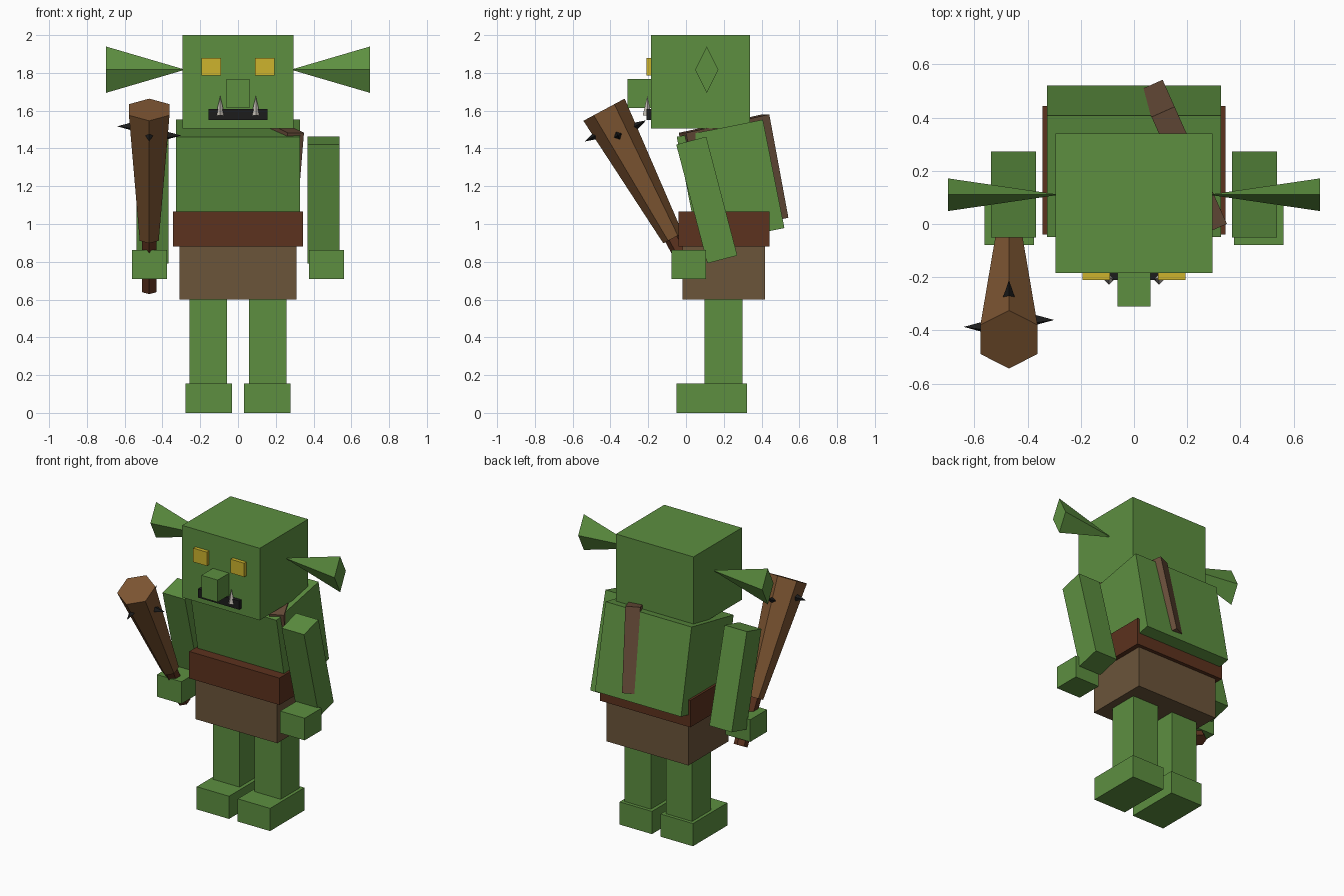
import bpy, bmesh
from math import sin, cos, tau
from mathutils import Vector

old = bpy.data.objects.get("Cube")
if old:
    bpy.data.objects.remove(old, do_unlink=True)


def material(name, r, g, b):
    m = bpy.data.materials.new(name)
    m.use_nodes = True
    m.diffuse_color = (r, g, b, 1)
    m.node_tree.nodes["Principled BSDF"].inputs["Base Color"].default_value = (r, g, b, 1)
    return m


SKIN = material("green skin", .109, .275, .051)
CLOTH = material("brown cloth", .147, .089, .042)
LEATHER = material("dark leather", .107, .032, .013)
STRAP = material("strap leather", .14, .075, .042)
WOOD = material("club wood", .205, .091, .032)
YELLOW = material("yellow eye", .61, .456, .026)
BLACK = material("black", .012, .012, .012)
IVORY = material("ivory", .6, .56, .5)


def box(name, centre, size, mat, rot=(0, 0, 0)):
    bpy.ops.mesh.primitive_cube_add(size=1, location=centre, rotation=rot)
    ob = bpy.context.object
    ob.name = name
    ob.scale = size
    ob.data.materials.append(mat)
    return ob


def span(name, x, y, z, mat):
    """Upright box given by its low and high limits."""
    lims = (x, y, z)
    return box(name, [(a + b) / 2 for a, b in lims], [b - a for a, b in lims], mat)


def taper(name, start, end, r1, r2, sides, mat, up=(0, 0, 1), squash=1):
    """Many-sided cone or frustum running from start to end."""
    start, end = Vector(start), Vector(end)
    axis = (end - start).normalized()
    v = Vector(up)
    v = (v - axis * v.dot(axis)).normalized()
    u = v.cross(axis)
    bm = bmesh.new()
    rings = []
    for c, r in ((start, r1), (end, r2)):
        rings.append([bm.verts.new(c + u * (r * squash * sin(tau * i / sides)) + v * (r * cos(tau * i / sides)))
                      for i in range(sides if r else 1)])
    low, high = rings
    bm.faces.new(low)
    if r2:
        bm.faces.new(high)
    for i in range(sides):
        j = (i + 1) % sides
        top = [high[j], high[i]] if r2 else [high[0]]
        bm.faces.new([low[i], low[j]] + top)
    bmesh.ops.recalc_face_normals(bm, faces=bm.faces)
    me = bpy.data.meshes.new(name)
    bm.to_mesh(me)
    bm.free()
    me.materials.append(mat)
    ob = bpy.data.objects.new(name, me)
    bpy.context.collection.objects.link(ob)
    return ob


# Head and face
span("head", (-.295, .295), (-.185, .34), (1.505, 2), SKIN)
span("nose", (-.062, .062), (-.31, -.18), (1.615, 1.767), SKIN)
span("mouth", (-.156, .156), (-.21, -.18), (1.55, 1.61), BLACK)

# Hunched body, belt and loincloth
box("torso", (0, .236, 1.22), (.655, .465, .585), SKIN, (.196, 0, 0))
span("belt", (-.343, .343), (-.04, .443), (.88, 1.065), LEATHER)
span("loincloth", (-.311, .311), (-.018, .418), (.6, .88), CLOTH)
box("shoulder_strap", (.185, .252, 1.258), (.095, .492, .558), STRAP, (.2, 0, .42))

# Paired parts
for side, s in (("left", 1), ("right", -1)):
    def pair(name, x, y, z, mat):
        span(side + "_" + name, sorted((s * x[0], s * x[1])), y, z, mat)
    pair("eye", (.09, .194), (-.21, -.18), (1.785, 1.88), YELLOW)
    pair("leg", (.057, .257), (.098, .3), (.15, .61), SKIN)
    pair("foot", (.033, .279), (-.05, .323), (0, .156), SKIN)
    pair("hand", (.376, .562), (-.078, .106), (.71, .862), SKIN)
    box(side + "_arm", (s * .453, .11, 1.127), (.17, .164, .65), SKIN, (.256, 0, 0))
    taper(side + "_ear", (s * .7, .11, 1.817), (s * .28, .11, 1.817), .123, 0, 4, SKIN, squash=.5)
    taper(side + "_tusk", (s * .094, -.205, 1.575), (s * .094, -.205, 1.677), .024, 0, 4, IVORY, up=(0, 1, 0))

# Club, leaning forward out of the right hand
club_top = Vector((-.47, -.434, 1.605))
down = Vector((0, .473, -.881))
across = Vector((0, .881, .473))
side_x = Vector((1, 0, 0))
taper("club_body", club_top + down * .772, club_top, .058, .124, 6, WOOD)
taper("club_handle", club_top + down * 1.084, club_top + down * .76, .045, .045, 6, LEATHER)

# Spikes around the club, at staggered heights
for name, way, drop in (("front", -across, .1), ("back", across, .155),
                        ("left", side_x, .155), ("right", -side_x, .1)):
    hub = club_top + down * drop
    taper(name + "_spike", hub + way * .085, hub + way * .17, .026, 0, 4, BLACK, up=down)
